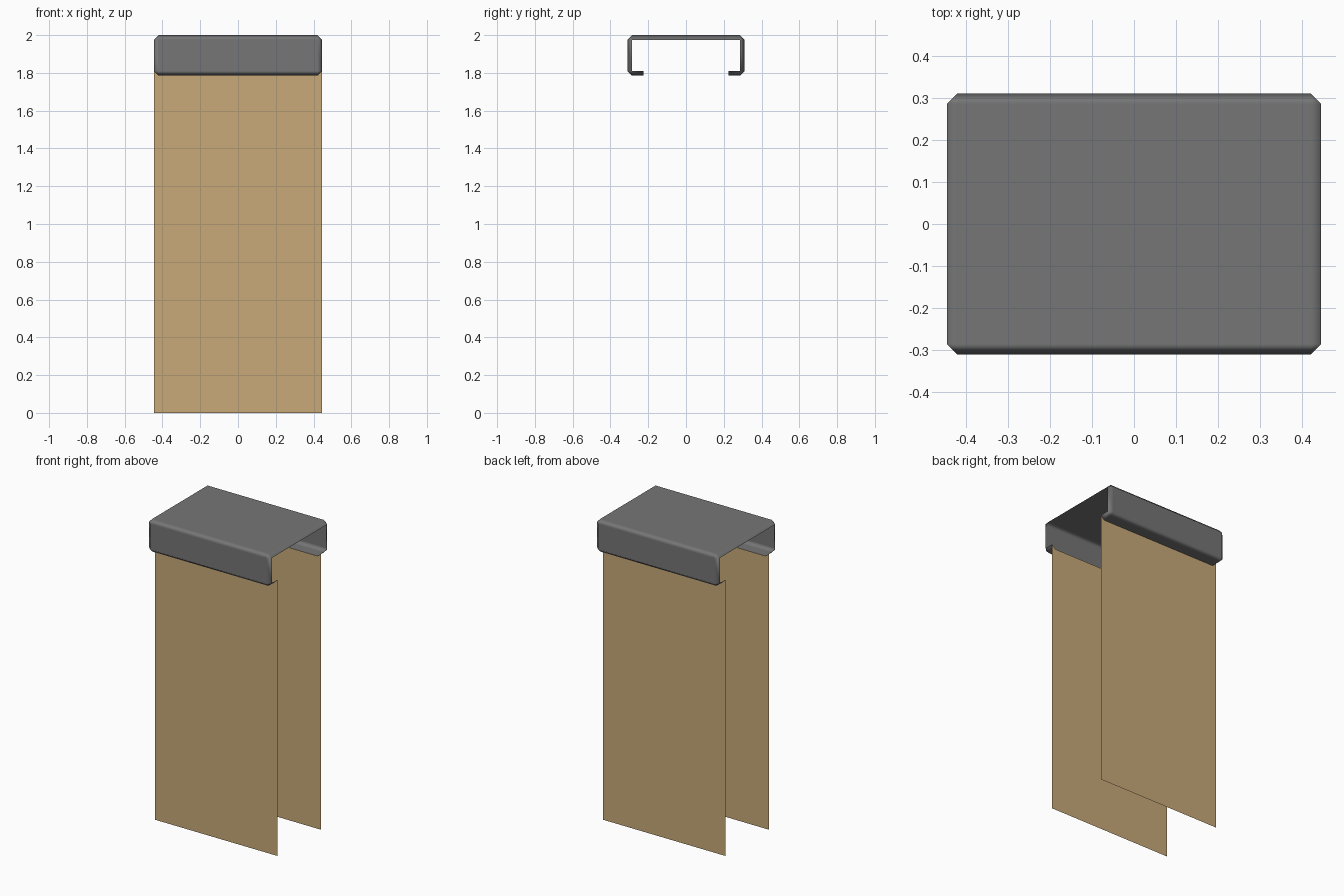
import bpy
import bmesh

cube = bpy.data.objects.get("Cube")
if cube:
    bpy.data.objects.remove(cube, do_unlink=True)

HALF_X, HALF_Y = 0.445, 0.31      # cap half sizes
Z_LOW, Z_TOP = 1.785, 2.0         # cap bottom and top
BEVEL = 0.025
SLOT = 0.225                      # half width of the slot under the cap


def make_material(name, colour):
    mat = bpy.data.materials.new(name)
    mat.use_nodes = True
    mat.diffuse_color = colour
    mat.node_tree.nodes["Principled BSDF"].inputs["Base Color"].default_value = colour
    return mat


def make_object(name, bm, mat):
    mesh = bpy.data.meshes.new(name)
    bm.to_mesh(mesh)
    bm.free()
    mesh.materials.append(mat)
    obj = bpy.data.objects.new(name, mesh)
    bpy.context.collection.objects.link(obj)
    return obj


grey = make_material("dark grey metal", (0.18, 0.18, 0.18, 1))
tan = make_material("tan card", (0.58, 0.40, 0.19, 1))

# Cap: bevelled box shell with open ends and a slot along the underside
bm = bmesh.new()
bmesh.ops.create_cube(bm, size=2)
bmesh.ops.scale(bm, vec=(HALF_X, HALF_Y, (Z_TOP - Z_LOW) / 2), verts=bm.verts)
bmesh.ops.translate(bm, vec=(0, 0, (Z_TOP + Z_LOW) / 2), verts=bm.verts)
bmesh.ops.bevel(bm, geom=bm.edges[:], offset=BEVEL, offset_type='OFFSET',
                segments=1, affect='EDGES')
# A 45 degree bevel keeps the outline within the box
bm.normal_update()
ends = [f for f in bm.faces if abs(f.normal.x) > 0.99]
bmesh.ops.delete(bm, geom=ends, context='FACES')
for side in (-1, 1):
    low = [f for f in bm.faces if f.normal.z < -0.5]
    geom = low + list({e for f in low for e in f.edges}) + list({v for f in low for v in f.verts})
    bmesh.ops.bisect_plane(bm, geom=geom, plane_co=(0, side * SLOT, 0), plane_no=(0, 1, 0))
slot = [f for f in bm.faces
        if f.normal.z < -0.5 and abs(f.calc_center_median().y) < SLOT - 0.01]
bmesh.ops.delete(bm, geom=slot, context='FACES')
for f in bm.faces:
    f.smooth = True
cap = make_object("cap", bm, grey)
weighted = cap.modifiers.new("even shading", 'WEIGHTED_NORMAL')
weighted.weight = 100

# Hanging sheets: single panels below the slot edges, following the end bevels
for name, side in (("front_sheet", -1), ("back_sheet", 1)):
    bm = bmesh.new()
    inner = HALF_X - BEVEL
    outline = [(-HALF_X, 0), (HALF_X, 0), (HALF_X, Z_LOW + BEVEL),
               (inner, Z_LOW), (-inner, Z_LOW), (-HALF_X, Z_LOW + BEVEL)]
    if side > 0:
        outline.reverse()
    bm.faces.new([bm.verts.new((x, side * SLOT, z)) for x, z in outline])
    make_object(name, bm, tan)
